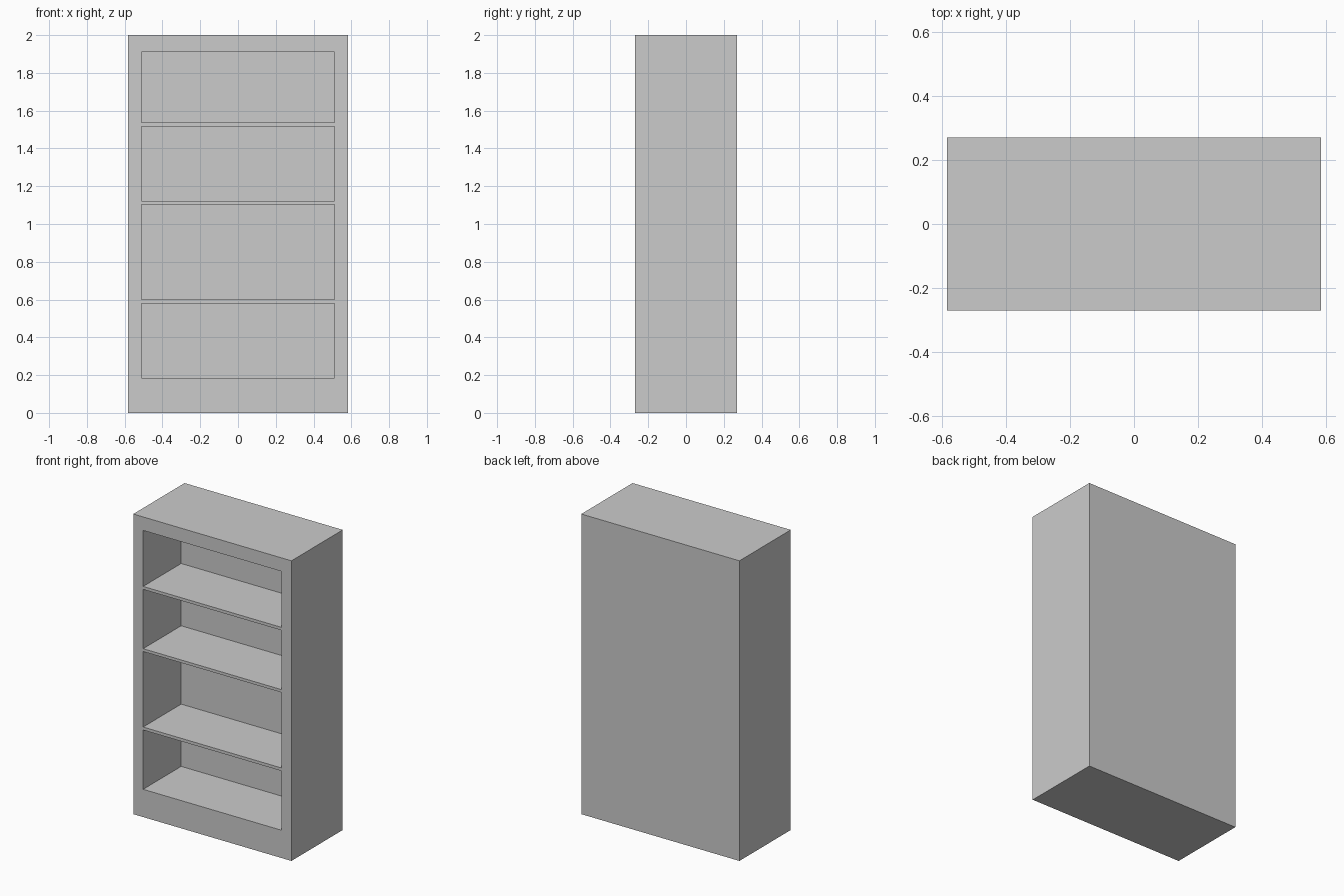
import bpy
import bmesh
from mathutils import Matrix, Vector

if "Cube" in bpy.data.objects:
    bpy.data.objects.remove(bpy.data.objects["Cube"])

HALF_W, HALF_D, HEIGHT = 0.583, 0.27, 2.0
OPEN_HALF_W = 0.51          # half width of each compartment
BACK_Y = 0.13               # inner face of the back panel
COMPARTMENTS = [(0.185, 0.58), (0.60, 1.103), (1.122, 1.517), (1.537, 1.91)]


def boxes(name, bounds):
    """One object made of axis-aligned boxes given as (low, high) corners."""
    bm = bmesh.new()
    for low, high in bounds:
        low, high = Vector(low), Vector(high)
        m = Matrix.Translation((low + high) / 2) @ Matrix.Diagonal((*(high - low), 1))
        bmesh.ops.create_cube(bm, size=1, matrix=m)
    mesh = bpy.data.meshes.new(name)
    bm.to_mesh(mesh)
    bm.free()
    obj = bpy.data.objects.new(name, mesh)
    bpy.context.collection.objects.link(obj)
    return obj


# Solid bookcase body
bookcase = boxes("bookcase", [((-HALF_W, -HALF_D, 0), (HALF_W, HALF_D, HEIGHT))])

# Compartments carved from the front, leaving the shelves between them
cutter = boxes("compartment_cutter",
               [((-OPEN_HALF_W, -HALF_D - 0.1, z0), (OPEN_HALF_W, BACK_Y, z1))
                for z0, z1 in COMPARTMENTS])
cutter.hide_render = True
cut = bookcase.modifiers.new("compartments", 'BOOLEAN')
cut.operation = 'DIFFERENCE'
cut.solver = 'EXACT'
cut.object = cutter

# Apply the cut and remove the helper
bpy.context.view_layer.objects.active = bookcase
bookcase.select_set(True)
bpy.ops.object.modifier_apply(modifier=cut.name)
bpy.data.objects.remove(cutter)
